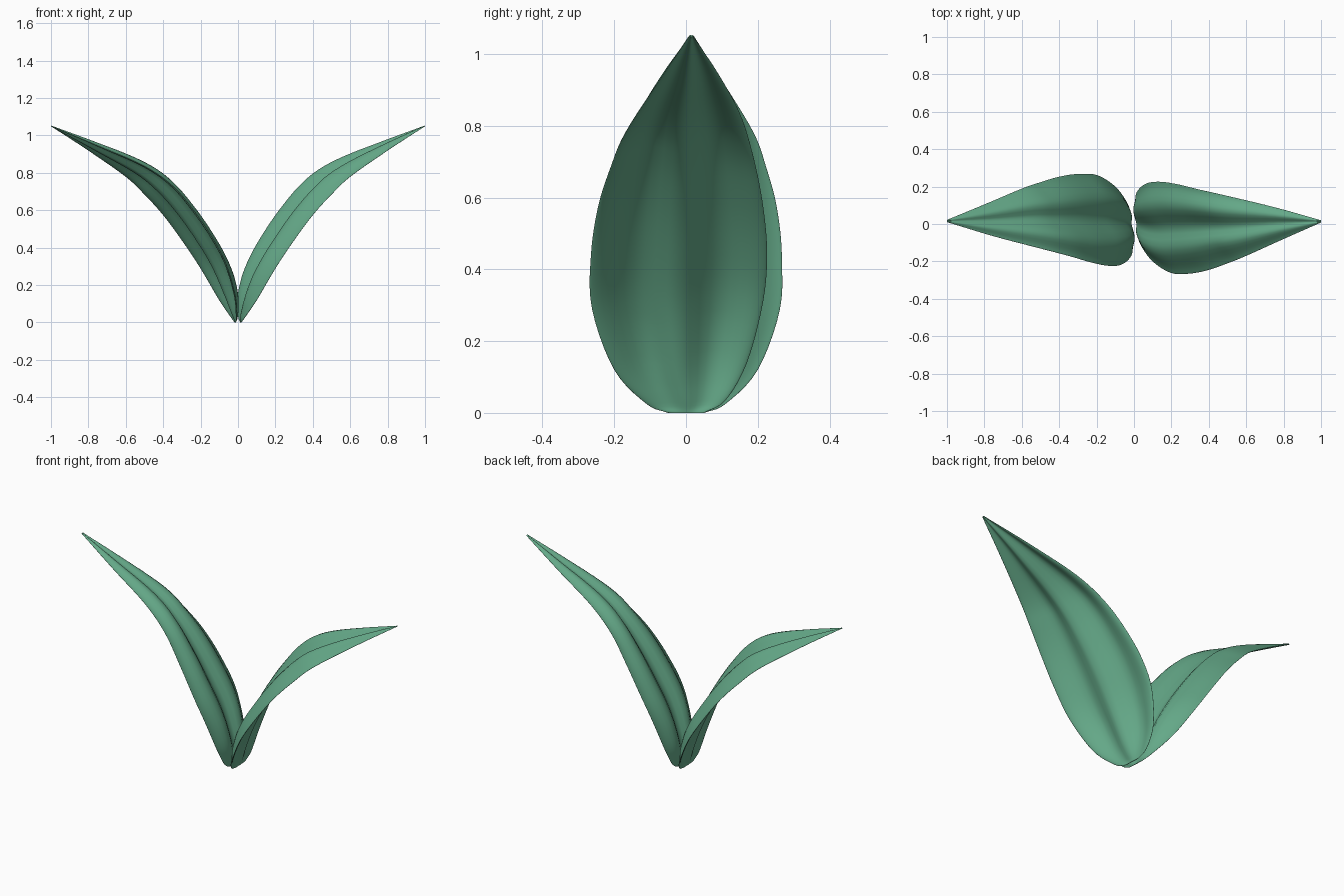
import bpy, math
from mathutils import Vector

if "Cube" in bpy.data.objects:
    bpy.data.objects.remove(bpy.data.objects["Cube"])

# Matching stations along the lower and the upper leaf margin, base to tip
LOW = [(.018, -.05, .0), (.035, -.11, .025), (.10, -.20, .12), (.20, -.262, .29), (.30, -.265, .44),
       (.40, -.245, .575), (.50, -.21, .685), (.60, -.17, .78), (.80, -.08, .92), (1.0, .008, 1.05)]
HIGH = [(.012, .05, .0), (.008, .11, .035), (.015, .17, .14), (.063, .215, .31), (.135, .226, .45),
        (.23, .213, .59), (.345, .185, .725), (.50, .15, .835), (.75, .09, .945), (1.0, .02, 1.05)]
STEPS = 5
HALF = 12
BULGE = .044
THICK = .017


def smooth_path(points):
    p = [Vector(q) for q in points]
    p = [2 * p[0] - p[1]] + p + [2 * p[-1] - p[-2]]
    out = []
    for i in range(1, len(p) - 2):
        a, b, c, d = p[i - 1:i + 3]
        for k in range(STEPS):
            t = k / STEPS
            out.append(.5 * (2 * b + (c - a) * t + (2 * a - 5 * b + 4 * c - d) * t * t
                             + (3 * b - a - 3 * c + d) * t ** 3))
    return out + [p[-2]]


def section():
    # Two rounded lobes with a soft trough along the midrib; blade thins at the margins
    pts = []
    for j in range(-HALF, HALF + 1):
        s = math.sin(j / HALF * math.pi / 2)
        pts.append((s, math.sin(math.pi * abs(s) ** .9) ** 2 if abs(s) < .999 else 0,
                    .05 + .95 * math.sqrt(max(0, 1 - s * s))))
    upper = [(s, h, k / 2) for s, h, k in pts]
    lower = [(s, h, -k / 2) for s, h, k in reversed(pts)]
    return upper + lower


mat = bpy.data.materials.new("leaf_green")
mat.diffuse_color = (.13, .40, .25, 1)
mat.use_nodes = True
mat.node_tree.nodes["Principled BSDF"].inputs["Base Color"].default_value = mat.diffuse_color


def leaf(name, turn, shift_y):
    low, high = smooth_path(LOW), smooth_path(HIGH)
    mid = [(a + b) / 2 for a, b in zip(low, high)]
    loop = section()
    n, m = len(mid), len(loop)
    verts = []
    for i in range(n):
        t = mid[min(i + 1, n - 1)] - mid[max(i - 1, 0)]
        up = Vector((-t.z, 0, t.x)).normalized()
        w = (high[i] - low[i]).length
        size = BULGE * min(1, w / .4) * min(1, (i + 1) / 14)
        thick = THICK * min(1, .2 + w / .3) * min(1, .4 + i / 15)
        # The tips lean to the same side on both leaves
        lean = Vector((0, shift_y * max(0, i / (n - 1) - .4) / .6, 0))
        for s, h, k in loop:
            verts.append(low[i].lerp(high[i], (s + 1) / 2) + up * (size * h + thick * k) + lean)
    faces = [(i * m + j, (i + 1) * m + j, (i + 1) * m + (j + 1) % m, i * m + (j + 1) % m)
             for i in range(n - 1) for j in range(m)]
    # Close base and tip with strips across the blade
    for r in (0, (n - 1) * m):
        for j in range(m // 2 - 1):
            f = (r + j, r + j + 1, r + m - 2 - j, r + m - 1 - j)
            faces.append(f if r == 0 else f[::-1])
    mesh = bpy.data.meshes.new(name)
    mesh.from_pydata(verts, [], faces)
    mesh.materials.append(mat)
    ob = bpy.data.objects.new(name, mesh)
    bpy.context.collection.objects.link(ob)
    ob.rotation_euler.z = turn
    bpy.context.view_layer.objects.active = ob
    ob.select_set(True)
    bpy.ops.object.mode_set(mode='EDIT')
    bpy.ops.mesh.select_all(action='SELECT')
    bpy.ops.mesh.normals_make_consistent(inside=False)
    bpy.ops.object.mode_set(mode='OBJECT')
    bpy.ops.object.shade_smooth_by_angle(angle=math.radians(70))
    ob.select_set(False)


# Two leaves, half a turn apart
leaf("right_leaf", 0, 0)
leaf("left_leaf", math.pi, -.03)
